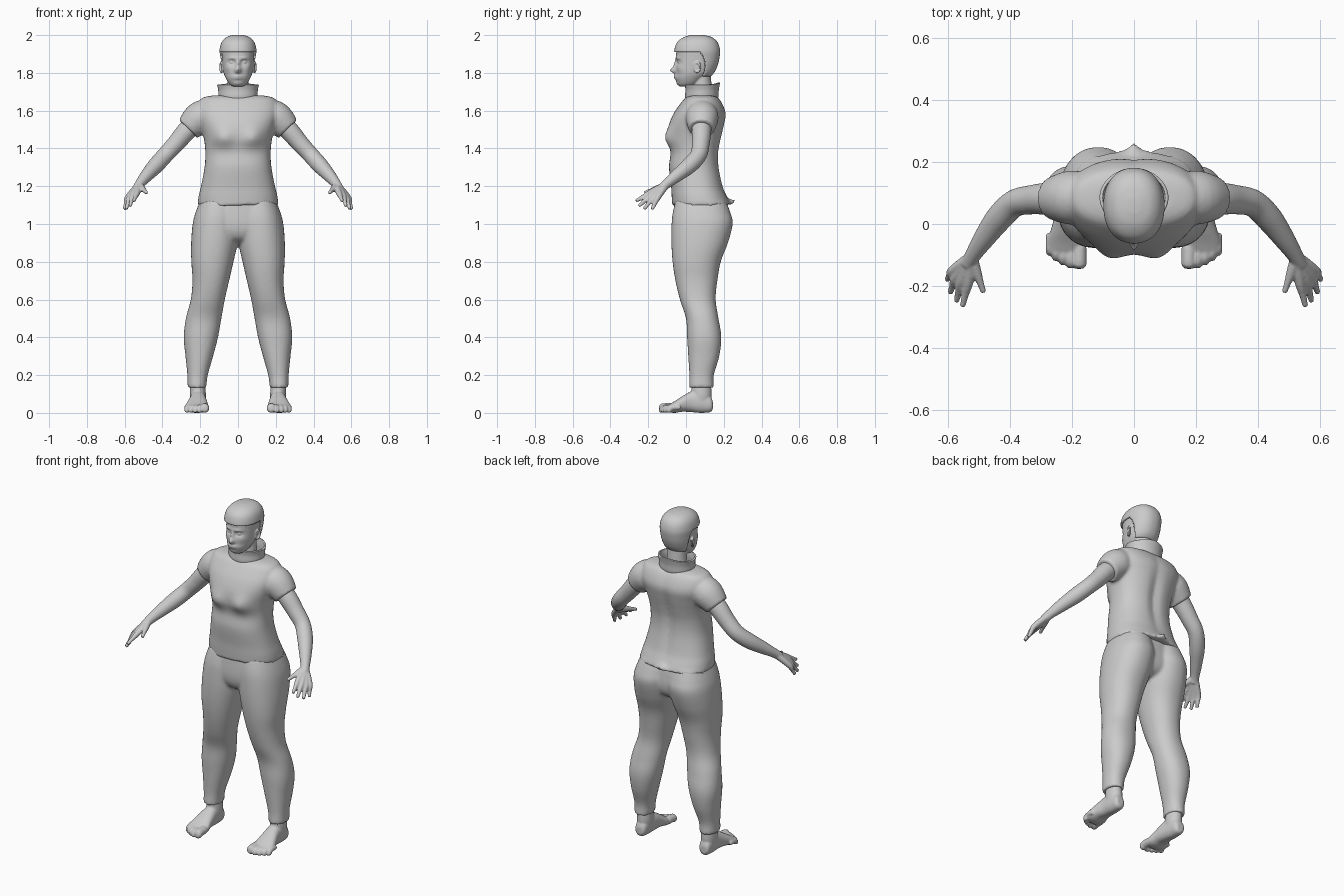
import bpy, bmesh, math
from mathutils import Vector, Matrix


def spline(rows, sub):
    """Catmull-Rom through rows of numbers."""
    out = []
    for i in range(len(rows) - 1):
        a, b, c, d = rows[max(i - 1, 0)], rows[i], rows[i + 1], rows[min(i + 2, len(rows) - 1)]
        for s in range(sub):
            t = s / sub
            out.append([q + .5 * t * (r - p + t * (2*p - 5*q + 4*r - w + t * (3*(q - r) + w - p)))
                        for p, q, r, w in zip(a, b, c, d)])
    return out + [list(rows[-1])]


def skin(bm, rings, cap=True):
    vs = [[bm.verts.new(p) for p in ring] for ring in rings]
    n = len(vs[0])
    for a, b in zip(vs, vs[1:]):
        for i in range(n):
            bm.faces.new((a[i], a[(i + 1) % n], b[(i + 1) % n], b[i]))
    if cap:
        bm.faces.new(vs[0])
        bm.faces.new(vs[-1])
    return [v for ring in vs for v in ring]


def stack(bm, rows, e=2.3, axis='z', n=64, sub=6, cap=True, sx=1):
    """Superellipse sections; row = position, x0, x1, low, high."""
    rings = []
    for a, x0, x1, l, h in spline(rows, sub):
        ring = []
        for i in range(n):
            t = 2 * math.pi * i / n
            c, s = math.cos(t), math.sin(t)
            u = (x0 + x1) / 2 + (x1 - x0) / 2 * math.copysign(abs(c) ** (2 / e), c)
            w = (l + h) / 2 + (h - l) / 2 * math.copysign(abs(s) ** (2 / e), s)
            ring.append((u * sx, w, a) if axis == 'z' else (u * sx, a, w))
        rings.append(ring)
    return skin(bm, rings, cap)


def tube(bm, pts, sx=1, n=20, sub=5):
    """Round limb; point = x, y, z, radius."""
    path = spline(pts, sub)
    rings = []
    for i, p in enumerate(path):
        d = Vector(path[min(i + 1, len(path) - 1)][:3]) - Vector(path[max(i - 1, 0)][:3])
        q = d.to_track_quat('Z', 'Y')
        ring = []
        for k in range(n):
            t = 2 * math.pi * k / n
            v = Vector(p[:3]) + q @ Vector((math.cos(t), math.sin(t), 0)) * p[3]
            ring.append((v.x * sx, v.y, v.z))
        rings.append(ring)
    skin(bm, rings)


def ball(bm, c, r):
    bmesh.ops.create_uvsphere(bm, u_segments=20, v_segments=12, radius=1,
                              matrix=Matrix.Translation(c) @ Matrix.Diagonal((*r, 1)))


def sculpt(verts, bumps):
    """Push points near a centre: (centre, reach, push)."""
    for c, r, d in bumps:
        for v in verts:
            f = sum(((v.co[k] - c[k]) / r[k]) ** 2 for k in range(3))
            v.co += Vector(d) * math.exp(-f)


def finish(bm, name, voxel=0, smooth=2, thick=0):
    bmesh.ops.recalc_face_normals(bm, faces=bm.faces)
    me = bpy.data.meshes.new(name)
    bm.to_mesh(me)
    bm.free()
    ob = bpy.data.objects.new(name, me)
    bpy.context.collection.objects.link(ob)
    me.polygons.foreach_set('use_smooth', [True] * len(me.polygons))
    if thick:
        m = ob.modifiers.new('thickness', 'SOLIDIFY')
        m.thickness, m.offset = thick, 0
    if voxel:
        m = ob.modifiers.new('blend', 'REMESH')
        m.mode, m.voxel_size, m.use_smooth_shade = 'VOXEL', voxel, True
    if smooth:
        m = ob.modifiers.new('soften', 'SMOOTH')
        m.factor, m.iterations = .5, smooth
    return ob


def sym(rows):
    return [(z, -w, w, a, b) for z, w, a, b in rows]


# Head with face, ears and neck
skull = [(1.728, .025, -.032, .02), (1.74, .045, -.042, .06), (1.77, .064, -.053, .1),
         (1.80, .076, -.053, .135), (1.84, .082, -.052, .155), (1.88, .085, -.052, .165),
         (1.92, .086, -.05, .168), (1.955, .075, -.035, .155), (1.98, .05, .0, .125),
         (1.99, .015, .04, .08)]
bm = bmesh.new()
face = stack(bm, sym(skull), 2.2, n=96, sub=8)
bumps = [((0, -.055, 1.813), (.015, .05, .016), (0, -.032, 0)),
         ((0, -.055, 1.845), (.011, .05, .022), (0, -.014, 0)),
         ((0, -.055, 1.777), (.026, .05, .012), (0, -.013, 0)),
         ((0, -.055, 1.776), (.024, .05, .003), (0, .006, 0)),
         ((0, -.045, 1.745), (.025, .05, .013), (0, -.006, 0))]
for s in (-1, 1):
    bumps += [((s * .032, -.05, 1.855), (.019, .05, .012), (0, .013, 0)),
              ((s * .032, -.05, 1.878), (.024, .05, .008), (0, -.006, 0)),
              ((s * .05, -.03, 1.825), (.02, .05, .02), (s * .002, -.004, 0))]
sculpt(face, bumps)
for s in (-1, 1):
    ball(bm, (s * .032, -.03, 1.856), (.014, .014, .011))
    for k in range(14):
        t = 2 * math.pi * k / 14
        ball(bm, (s * (.088 + .006 * math.cos(t)), .06 + .015 * math.cos(t), 1.83 + .025 * math.sin(t)),
             (.006, .006, .007))
    ball(bm, (s * .081, .056, 1.83), (.008, .014, .024))
stack(bm, sym([(1.6, .08, .02, .15), (1.67, .062, .03, .14), (1.74, .055, .035, .135),
               (1.8, .055, .04, .13)]), 2)
finish(bm, 'head', .004, 2)

# Short hair cap cut around the ears
bm = bmesh.new()
stack(bm, sym([(z + .005 * (i > 6), w + .006, a - .006, b + .006)
               for i, (z, w, a, b) in enumerate(skull)]), 2.2, n=96, sub=8)
cut = []
for f in bm.faces:
    c = f.calc_center_median()
    ear = ((c.y - .045) / .055) ** 2 + ((c.z - 1.835) / .085) ** 2 < 1
    if not (c.z > 1.908 or (c.y > .05 and c.z > 1.785 and not ear)):
        cut.append(f)
bmesh.ops.delete(bm, geom=cut, context='FACES')
finish(bm, 'hair', 0, 2, .012)

# Standing collar
bm = bmesh.new()
ring = stack(bm, sym([(1.655, .088, .004, .16), (1.675, .098, .0, .167), (1.71, .1, .002, .168),
                      (1.738, .106, -.002, .172)]), 2, cap=False)
sculpt(ring, [((0, .175, 1.745), (.07, .05, .03), (0, .004, .012))])
finish(bm, 'collar', 0, 0, .01)

# Shirt: torso blended with short sleeves
bm = bmesh.new()
torso = stack(bm, sym([(1.10, .215, -.073, .24), (1.15, .208, -.076, .216), (1.2, .196, -.079, .196),
                       (1.3, .177, -.09, .176), (1.38, .173, -.081, .174), (1.45, .18, -.088, .187),
                       (1.52, .197, -.09, .203), (1.58, .215, -.068, .212), (1.63, .212, -.035, .197),
                       (1.667, .19, -.003, .172), (1.681, .13, .03, .14)]), 2.4)
sculpt(torso, [((s * .08, -.09, 1.455), (.06, .07, .05), (0, -.03, 0)) for s in (-1, 1)]
       + [((0, .19, 1.4), (.03, .05, .2), (0, -.016, 0)),
          ((0, .24, 1.105), (.02, .04, .02), (0, .025, .02))])
for v in torso:
    if v.co.z < 1.12:
        v.co.z += .005 * math.cos(40 * v.co.x)
for s in (-1, 1):
    tube(bm, [(.12, .085, 1.6, .07), (.2, .085, 1.563, .087), (.264, .082, 1.503, .068)], s, 32)
finish(bm, 'shirt', .009, 3)

# Trousers: hips blended with two legs
bm = bmesh.new()
stack(bm, [(1.13, -.198, .198, -.06, .2), (1.0, -.225, .225, -.069, .215),
           (.93, -.15, .15, -.05, .19), (.895, -.05, .05, .0, .12)])
for s in (-1, 1):
    stack(bm, [(1.125, .005, .2, -.055, .21), (1.06, -.005, .225, -.07, .235),
               (1.0, -.008, .24, -.076, .247), (.9, .002, .248, -.077, .222),
               (.8, .024, .247, -.071, .184), (.7, .047, .241, -.056, .166),
               (.6, .07, .25, -.032, .157), (.5, .088, .276, .0, .172), (.4, .106, .287, .006, .187),
               (.3, .132, .278, .012, .176), (.2, .16, .268, .018, .147),
               (.135, .168, .267, .016, .146)], 2.2, sx=s)
finish(bm, 'trousers', .009, 3)

# Bare feet and arms with hands
fingers = [((.508, -.15, 1.19), (.484, -.22, 1.165)), ((.533, -.185, 1.168), (.552, -.265, 1.122)),
           ((.555, -.183, 1.153), (.572, -.25, 1.095)), ((.572, -.17, 1.142), (.592, -.222, 1.08)),
           ((.583, -.15, 1.14), (.602, -.18, 1.078))]
for s, side in ((-1, 'right'), (1, 'left')):
    bm = bmesh.new()
    stack(bm, [(.142, .195, .235, .02, .06), (.128, .18, .246, .004, .09), (.08, .173, .252, .0, .12),
               (.03, .168, .255, .004, .115), (-.02, .162, .268, .006, .088),
               (-.06, .155, .28, .0, .062), (-.095, .16, .278, .004, .042)], 2.3, 'y', 32, sx=s)
    stack(bm, [(.05, .175, .25, .03, .13), (.1, .17, .255, .028, .135), (.2, .18, .25, .035, .13)],
          2, n=32, sx=s)
    for x, y, r in ((.176, -.132, .023), (.204, -.13, .016), (.228, -.12, .015),
                    (.25, -.107, .015), (.27, -.09, .014)):
        tube(bm, [(x, y + .06, .03, r), (x, y + .015, .028, r), (x, y, r, r), (x, y - .012, r, r * .6)], s)
    finish(bm, side + '_foot', .005, 2)

    bm = bmesh.new()
    tube(bm, [(.2, .085, 1.56, .05), (.27, .082, 1.495, .052), (.33, .078, 1.425, .047),
              (.385, .066, 1.365, .044), (.435, .018, 1.31, .043), (.485, -.05, 1.255, .034),
              (.518, -.1, 1.215, .026), (.535, -.13, 1.188, .024)], s, 28)
    for k, t in fingers:
        mid = [a * .45 + b * .55 for a, b in zip(k, t)]
        tube(bm, [(.523, -.105, 1.208, .019), (*k, .0165), (*mid, .0115), (*t, .009)], s, 16)
    finish(bm, side + '_arm', .005, 2)
